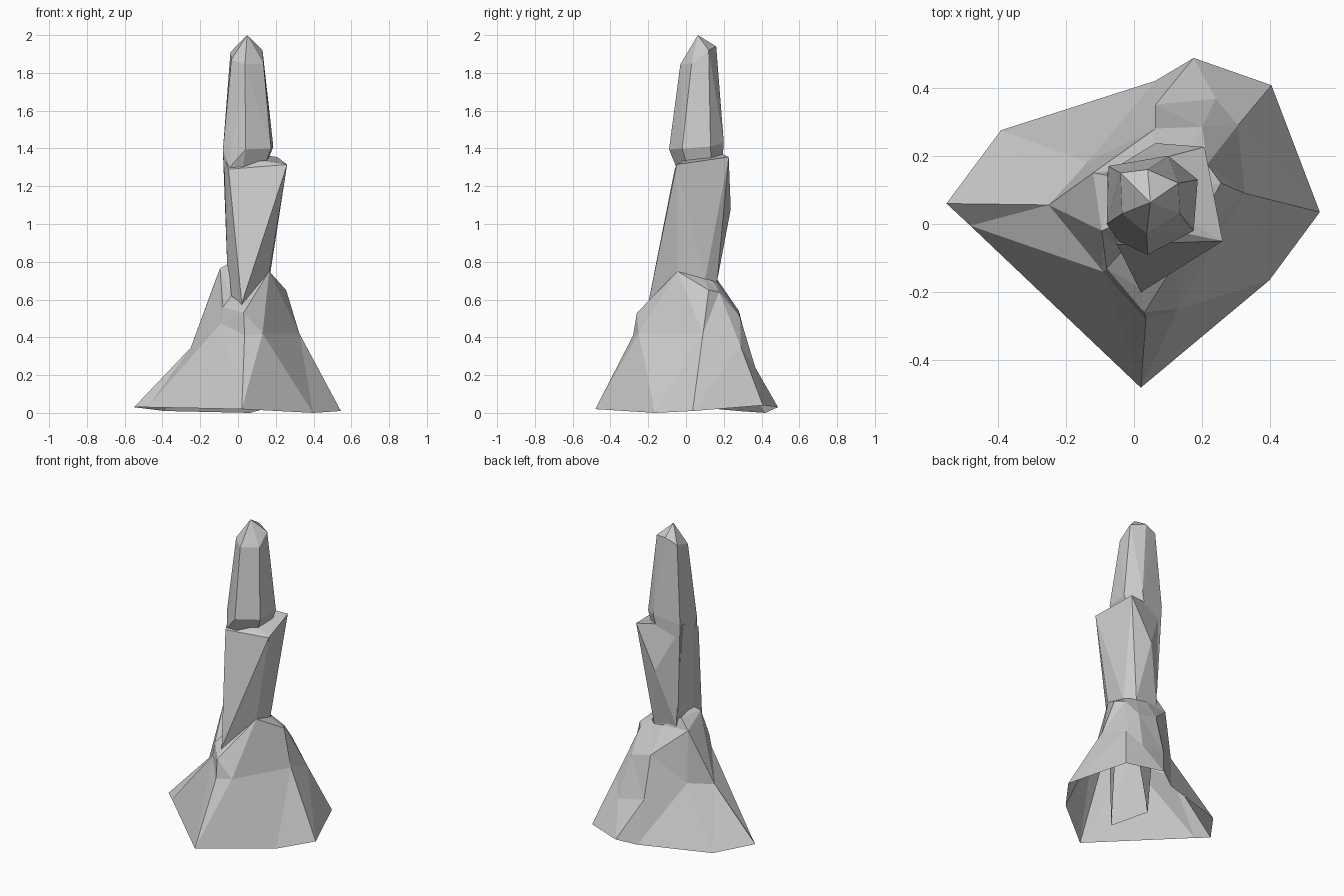
import bpy, bmesh
from mathutils import Vector

if "Cube" in bpy.data.objects:
    bpy.data.objects.remove(bpy.data.objects["Cube"])


def finish(bm, name):
    mesh = bpy.data.meshes.new(name)
    bm.to_mesh(mesh)
    bm.free()
    obj = bpy.data.objects.new(name, mesh)
    bpy.context.collection.objects.link(obj)
    return obj


def hull(name, *rings, open_rings=()):
    """Faceted boulder wrapped around cross-sections; open_rings get no cap."""
    bm = bmesh.new()
    for ring in rings:
        for p in ring:
            bm.verts.new(p)
    bmesh.ops.convex_hull(bm, input=bm.verts)
    loose = [v for v in bm.verts if not v.link_faces]
    bmesh.ops.delete(bm, geom=loose, context='VERTS')
    bmesh.ops.recalc_face_normals(bm, faces=bm.faces)
    for ring in open_rings:
        pts = [Vector(p) for p in ring]
        caps = [f for f in bm.faces
                if all(any((v.co - p).length < 1e-4 for p in pts) for v in f.verts)]
        bmesh.ops.delete(bm, geom=caps, context='FACES')
    return finish(bm, name)


def loft(name, *rings):
    """Faceted skin through matching cross-sections, open at both ends."""
    bm = bmesh.new()
    vs = [[bm.verts.new(p) for p in ring] for ring in rings]
    n = len(rings[0])
    for a, b in zip(vs, vs[1:]):
        for i in range(n):
            j = (i + 1) % n
            # rings run clockwise, so wind the faces to point outwards
            bm.faces.new((a[j], a[i], b[i], b[j]))
    bmesh.ops.triangulate(bm, faces=bm.faces, quad_method='SHORT_EDGE')
    return finish(bm, name)


# Flared hollow base: nine ridges, from ground outline to the top of the shoulder
ground = [(-.55, .06, .03), (-.39, .275, .01), (.063, .42, 0), (.175, .487, .03),
          (.403, .407, .04), (.545, .035, .01), (.397, -.165, 0), (.02, -.48, .02),
          (-.48, -.005, .03)]
flank = [(-.25, .056, .345), (-.136, .182, .37), (.063, .35, .27), (.24, .367, .24),
         (.305, .29, .35), (.325, .09, .42), (.13, -.25, .42), (.035, -.28, .41),
         (-.09, -.14, .475)]
shoulder = [(-.095, -.02, .765), (-.12, .15, .70), (.063, .28, .54), (.2, .285, .51),
            (.215, .175, .64), (.255, .12, .65), (.165, -.045, .75), (.03, -.26, .53),
            (-.08, -.13, .56)]
rim = [(-.05, .0, .79), (-.06, .14, .77), (.05, .17, .70), (.12, .165, .69),
       (.15, .14, .70), (.165, .1, .71), (.16, -.04, .74), (.02, -.19, .58),
       (-.035, -.08, .62)]
loft("rock_base", ground, flank, shoulder, rim)

# Leaning middle column
column_foot = [(.02, -.2, .58), (.165, -.045, .74), (.165, .1, .7), (.12, .165, .7),
               (-.04, .16, .72), (-.055, 0, .72)]
column_head = [(-.05, -.06, 1.29), (.26, -.05, 1.315), (.207, .226, 1.355),
               (.063, .237, 1.08), (-.08, .15, 1.39), (-.075, .02, 1.36)]
hull("rock_column", column_foot, column_head, open_rings=[column_foot])

# Root of the column, hanging down inside the hollow base
root_foot = [(.01, -.2, .02), (-.065, .05, .03), (.15, 0, .32), (.1, .15, .35)]
hull("column_root", root_foot, column_foot, open_rings=[column_foot, root_foot])

# Tapered pointed block on top, sunk into the back left of the column
neck = [(-.045, -.05, 1.3), (.1, .1, 1.3), (-.05, .155, .8)]
block_foot = [(.04, -.09, 1.395), (.175, -.02, 1.4), (.187, .13, 1.41),
              (.1, .2, 1.43), (-.075, .17, 1.4), (-.08, 0, 1.39)]
block_head = [(.037, -.03, 1.845), (.135, .03, 1.85), (.13, .12, 1.92),
              (.04, .16, 1.94), (-.04, .15, 1.91), (-.035, .03, 1.87)]
hull("rock_top", neck, block_foot, block_head, [(.048, .063, 2)])
